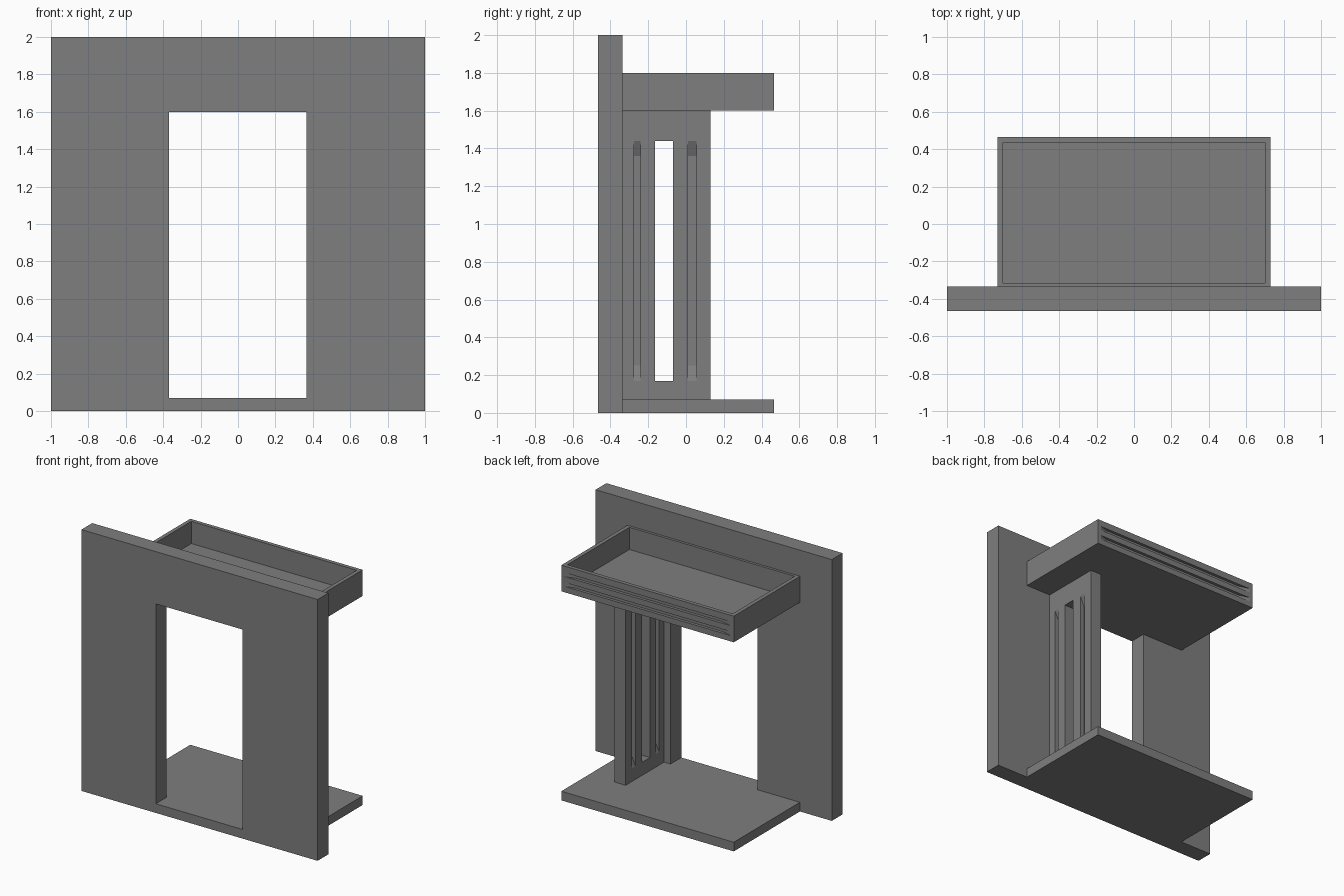
import bpy
import bmesh
from mathutils import Vector

cube = bpy.data.objects.get("Cube")
if cube:
    bpy.data.objects.remove(cube, do_unlink=True)

grey = bpy.data.materials.new("mid grey")
grey.use_nodes = True
grey.diffuse_color = (0.21, 0.21, 0.21, 1)
grey.node_tree.nodes["Principled BSDF"].inputs["Base Color"].default_value = grey.diffuse_color


def prism(name, points, sweep):
    """Flat polygon swept along a vector into a solid."""
    bm = bmesh.new()
    face = bm.faces.new([bm.verts.new(p) for p in points])
    moved = bmesh.ops.extrude_face_region(bm, geom=[face])["geom"]
    verts = [v for v in moved if isinstance(v, bmesh.types.BMVert)]
    bmesh.ops.translate(bm, verts=verts, vec=Vector(sweep))
    bmesh.ops.recalc_face_normals(bm, faces=bm.faces)
    mesh = bpy.data.meshes.new(name)
    bm.to_mesh(mesh)
    bm.free()
    mesh.materials.append(grey)
    obj = bpy.data.objects.new(name, mesh)
    bpy.context.collection.objects.link(obj)
    return obj


def box(name, x, y, z):
    base = [(x[0], y[0], z[0]), (x[1], y[0], z[0]), (x[1], y[1], z[0]), (x[0], y[1], z[0])]
    return prism(name, base, (0, 0, z[1] - z[0]))


def cut(target, cutter):
    """Subtract the cutter, apply the result and drop the cutter."""
    mod = target.modifiers.new("cut", 'BOOLEAN')
    mod.operation = 'DIFFERENCE'
    mod.solver = 'EXACT'
    mod.object = cutter
    bpy.context.view_layer.objects.active = target
    bpy.ops.object.modifier_apply(modifier=mod.name)
    bpy.data.objects.remove(cutter, do_unlink=True)


def groove_outline(start, end, taper, depth):
    """Groove with sloping ends, as (along, outward) pairs."""
    return [(start, 0.02), (start, 0), (start + taper, -depth),
            (end - taper, -depth), (end, 0), (end, 0.02)]


# Front wall with doorway above a low sill
wall = box("front_wall", (-1, 1), (-0.465, -0.335), (0, 2))
cut(wall, box("doorway_cutter", (-0.37, 0.365), (-0.6, -0.2), (0.07, 1.6)))

# Floor slab behind the wall
box("floor_slab", (-0.73, 0.73), (-0.335, 0.465), (0, 0.07))

# Canopy tray, hollow on top
canopy = box("canopy_tray", (-0.73, 0.73), (-0.335, 0.465), (1.6, 1.8))
cut(canopy, box("tray_cutter", (-0.7, 0.7), (-0.315, 0.435), (1.63, 1.9)))

# Two long grooves along the canopy's rear edge
for z in (1.645, 1.72):
    pts = [(a, 0.465 + d, z) for a, d in groove_outline(-0.7, 0.7, 0.08, 0.022)]
    cut(canopy, prism("canopy_groove_cutter", pts, (0, 0, 0.03)))

# Single side panel with a tall through slot
x_in, x_out = 0.42, 0.515
panel = box("side_panel", (x_in, x_out), (-0.335, 0.13), (0.07, 1.6))
cut(panel, box("slot_cutter", (0.3, 0.6), (-0.165, -0.07), (0.17, 1.44)))

# Narrow grooves either side of the slot, on both panel faces
for y, width in ((-0.275, 0.035), (0.01, 0.045)):
    for face_x, side in ((x_in, -1), (x_out, 1)):
        pts = [(face_x + side * d, y, a) for a, d in groove_outline(0.17, 1.44, 0.08, 0.035)]
        cut(panel, prism("panel_groove_cutter", pts, (0, width, 0)))
